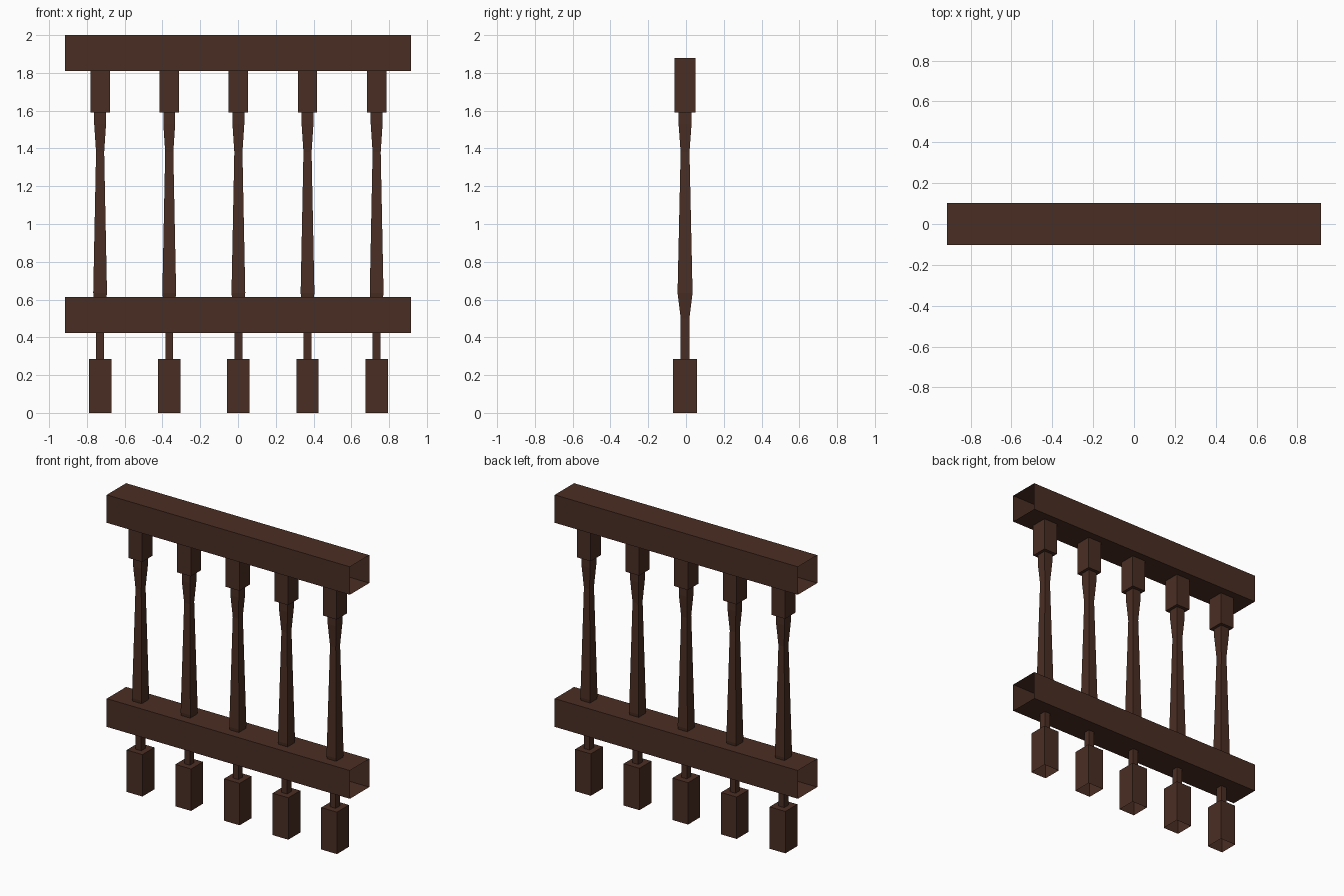
import bpy, bmesh

if "Cube" in bpy.data.objects:
    bpy.data.objects.remove(bpy.data.objects["Cube"])

wood = bpy.data.materials.new("dark brown wood")
wood.diffuse_color = (0.068, 0.027, 0.017, 1)
wood.use_nodes = True
wood.node_tree.nodes["Principled BSDF"].inputs["Base Color"].default_value = wood.diffuse_color


def finish(bm, name):
    mesh = bpy.data.meshes.new(name)
    bm.to_mesh(mesh)
    bm.free()
    mesh.materials.append(wood)
    obj = bpy.data.objects.new(name, mesh)
    bpy.context.collection.objects.link(obj)
    return obj


def loft(rings, name):
    """Open-ended four-sided tube through rings of corner points."""
    bm = bmesh.new()
    loops = [[bm.verts.new(p) for p in ring] for ring in rings]
    for a, b in zip(loops, loops[1:]):
        for i in range(4):
            j = (i + 1) % 4
            bm.faces.new((a[i], a[j], b[j], b[i]))
    return finish(bm, name)


CORNERS = [(-1, -1), (1, -1), (1, 1), (-1, 1)]


# Rails: hollow square tubes, open at both ends
def rail(name, z0, z1):
    zc, h = (z0 + z1) / 2, (z1 - z0) / 2
    loft([[(x, 0.104 * u, zc + h * v) for u, v in CORNERS]
          for x in (-0.915, 0.915)], name)


rail("top_rail", 1.81, 2.0)
rail("bottom_rail", 0.422, 0.614)

# Balusters: square profile (half width, z), open at the foot
PROFILE = [(0.059, 0), (0.059, 0.285), (0.021, 0.285), (0.021, 0.5),
           (0.0365, 0.635), (0.0215, 1.38), (0.0315, 1.53), (0.0315, 1.59),
           (0.0515, 1.59), (0.0515, 1.88)]
for k in range(5):
    cx, cy = 0.002 + 0.366 * (k - 2), -0.005
    loft([[(cx + r * u, cy + 1.09 * r * v, z) for u, v in CORNERS]
          for r, z in PROFILE], f"baluster_{k + 1}")
